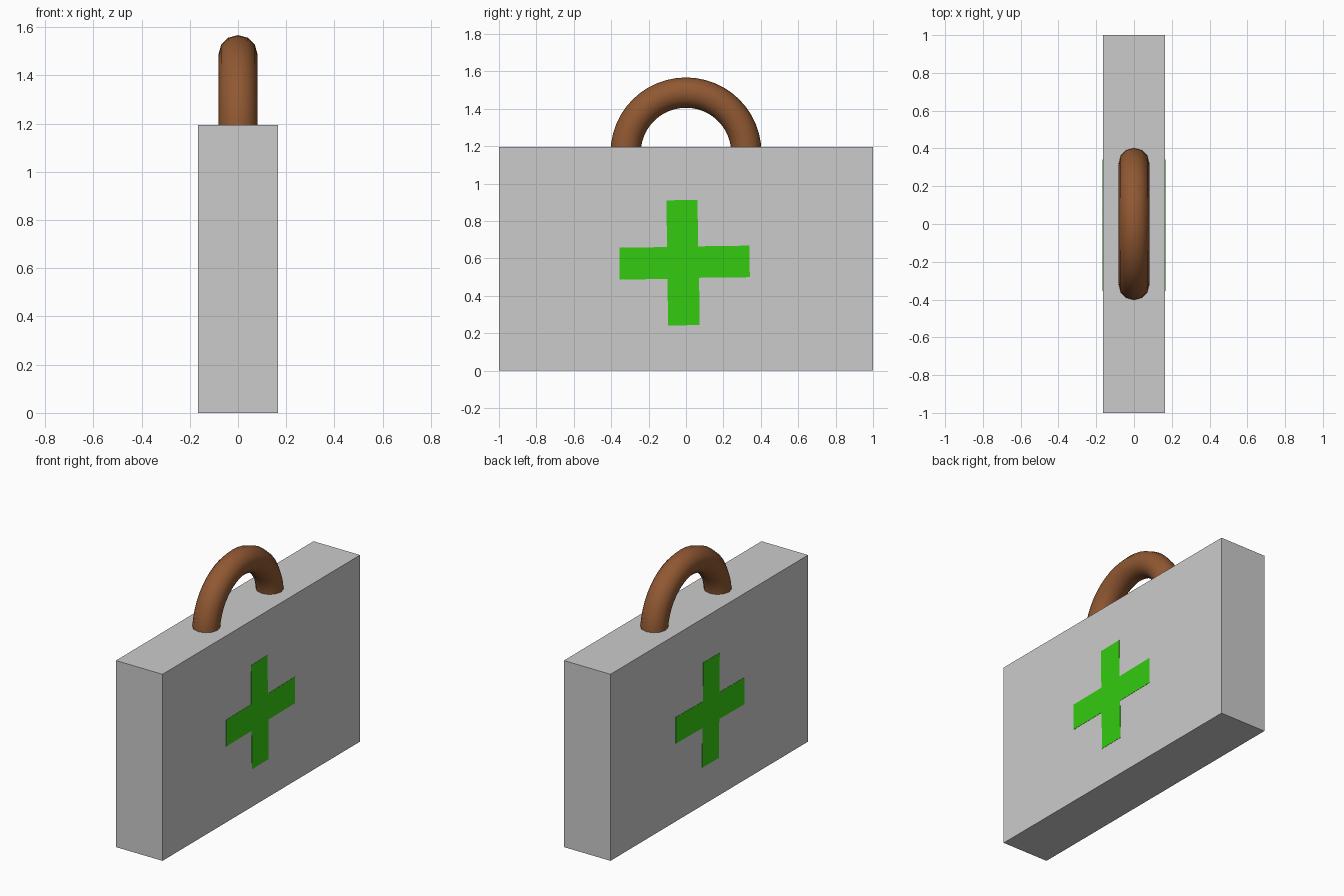
import bpy, bmesh, math
from mathutils import Matrix, Vector

if "Cube" in bpy.data.objects:
    bpy.data.objects.remove(bpy.data.objects["Cube"])

HALF_X, HALF_Y, HEIGHT = 0.165, 1.0, 1.195


def add_object(name, bm, color=None):
    bmesh.ops.recalc_face_normals(bm, faces=bm.faces)
    mesh = bpy.data.meshes.new(name)
    bm.to_mesh(mesh)
    bm.free()
    obj = bpy.data.objects.new(name, mesh)
    bpy.context.collection.objects.link(obj)
    if color:
        mat = bpy.data.materials.new(name + "_color")
        mat.diffuse_color = (*color, 1)
        mat.use_nodes = True
        mat.node_tree.nodes["Principled BSDF"].inputs["Base Color"].default_value = mat.diffuse_color
        mesh.materials.append(mat)
    return obj


# Case body: plain sharp-edged box
bm = bmesh.new()
bmesh.ops.create_cube(bm, size=1, matrix=Matrix.Translation((0, 0, HEIGHT / 2))
                      @ Matrix.Diagonal((2 * HALF_X, 2 * HALF_Y, HEIGHT, 1)))
add_object("case_body", bm)

# Handle: round section spun through half a turn, feet sunk into the case
MAJOR, MINOR, AXIS_Z = 0.323, 0.081, 1.163
bm = bmesh.new()
ring = bmesh.ops.create_circle(bm, cap_ends=False, segments=12, radius=MINOR,
                               matrix=Matrix.Translation((0, MAJOR, AXIS_Z))
                               )["verts"]
edges = list({e for v in ring for e in v.link_edges})
bmesh.ops.spin(bm, geom=ring + edges, cent=Vector((0, 0, AXIS_Z)),
               axis=(1, 0, 0), angle=math.pi, steps=24)
for f in bm.faces:
    f.smooth = True
bmesh.ops.holes_fill(bm, edges=[e for e in bm.edges if e.is_boundary], sides=0)
for f in bm.faces:
    if len(f.verts) > 4:
        f.smooth = False
        for e in f.edges:
            e.smooth = False
add_object("handle", bm, (0.28, 0.098, 0.032))

# Green crosses: slightly tilted thin plates on both broad sides
CROSS = [(-0.104, 0.91), (0.062, 0.912), (0.064, 0.664), (0.34, 0.668),
         (0.341, 0.499), (0.07, 0.496), (0.073, 0.243), (-0.096, 0.241),
         (-0.099, 0.489), (-0.355, 0.487), (-0.355, 0.657), (-0.102, 0.66)]
for side, name in ((1, "cross_right"), (-1, "cross_left")):
    bm = bmesh.new()
    face = bm.faces.new([bm.verts.new((side * (HALF_X - 0.005), y, z))
                         for y, z in CROSS])
    geom = bmesh.ops.extrude_face_region(bm, geom=[face])["geom"]
    bmesh.ops.translate(bm, vec=(side * 0.0065, 0, 0),
                        verts=[g for g in geom if isinstance(g, bmesh.types.BMVert)])
    add_object(name, bm, (0.034, 0.6, 0.005))
